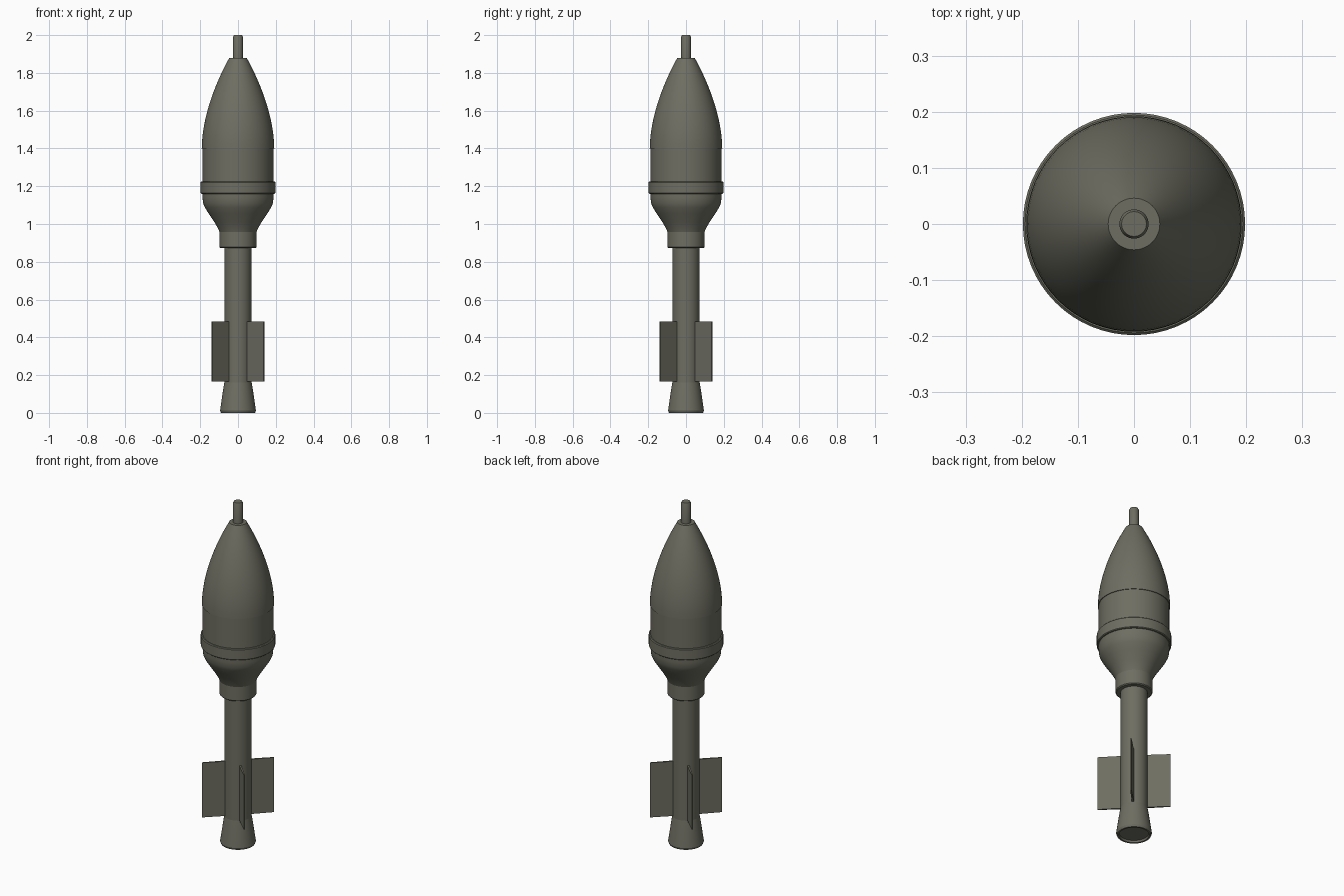
import bpy
import math
from mathutils import Matrix

cube = bpy.data.objects.get("Cube")
if cube:
    bpy.data.objects.remove(cube, do_unlink=True)

SIDES = 64

# Single olive paint
olive = bpy.data.materials.new("olive_grey_paint")
olive.use_nodes = True
olive.diffuse_color = (0.155, 0.155, 0.122, 1)
olive.node_tree.nodes["Principled BSDF"].inputs["Base Color"].default_value = olive.diffuse_color


def add_object(name, verts, faces):
    mesh = bpy.data.meshes.new(name)
    mesh.from_pydata(verts, [], faces)
    mesh.materials.append(olive)
    obj = bpy.data.objects.new(name, mesh)
    bpy.context.collection.objects.link(obj)
    return obj


def lathe(name, profile):
    """Spin a bottom-to-top list of (radius, height) and cap both ends."""
    verts = []
    for r, z in profile:
        for i in range(SIDES):
            a = math.tau * i / SIDES
            verts.append((r * math.cos(a), r * math.sin(a), z))
    faces = []
    for k in range(len(profile) - 1):
        for i in range(SIDES):
            j = (i + 1) % SIDES
            lo, hi = k * SIDES, (k + 1) * SIDES
            faces.append((lo + i, lo + j, hi + j, hi + i))
    top = (len(profile) - 1) * SIDES
    faces.append(tuple(reversed(range(SIDES))))
    faces.append(tuple(range(top, top + SIDES)))
    obj = add_object(name, verts, faces)
    bpy.ops.object.select_all(action="DESELECT")
    obj.select_set(True)
    bpy.context.view_layer.objects.active = obj
    bpy.ops.object.shade_smooth_by_angle(angle=math.radians(30))
    return obj


# Tail: flared nozzle with recessed base, and the long tube
lathe("tail_nozzle", [(0.078, 0.012), (0.08, 0.0), (0.09, 0.0), (0.095, 0.012),
                      (0.077, 0.135), (0.072, 0.162)])
lathe("tail_tube", [(0.072, 0.15), (0.072, 0.9)])
lathe("collar", [(0.093, 0.872), (0.098, 0.877), (0.098, 0.96), (0.094, 0.964)])

# Warhead: rear taper with rounded shoulder, cylinder, band, nose
lathe("rear_taper", [(0.097, 0.955), (0.105, 0.975), (0.125, 1.01), (0.155, 1.055),
                     (0.175, 1.087), (0.185, 1.11), (0.188, 1.14), (0.188, 1.18)])
lathe("body_cylinder", [(0.188, 1.17), (0.188, 1.41)])
lathe("body_band", [(0.194, 1.16), (0.198, 1.164), (0.198, 1.221), (0.194, 1.225)])

STEPS = 16
nose = [(0.192 - 0.146 * (i / STEPS) ** 1.8, 1.4 + 0.48 * i / STEPS)
        for i in range(STEPS + 1)]
lathe("nose_cone", nose)
lathe("fuse_pin", [(0.026, 1.86), (0.026, 1.992), (0.022, 2.0)])

# Four fins on the diagonals, thinned to an edge at the outer side
INNER, OUTER, BOTTOM, TOP = 0.06, 0.194, 0.165, 0.485
for n in range(4):
    verts = [(r, side * half, z) for z in (BOTTOM, TOP)
             for r, half in ((INNER, 0.006), (OUTER, 0.003)) for side in (-1, 1)]
    faces = [(0, 1, 3, 2), (4, 6, 7, 5), (0, 2, 6, 4),
             (1, 5, 7, 3), (2, 3, 7, 6), (0, 4, 5, 1)]
    fin = add_object(f"tail_fin_{n + 1}", verts, faces)
    fin.data.transform(Matrix.Rotation(math.pi / 4 + n * math.pi / 2, 4, "Z"))
